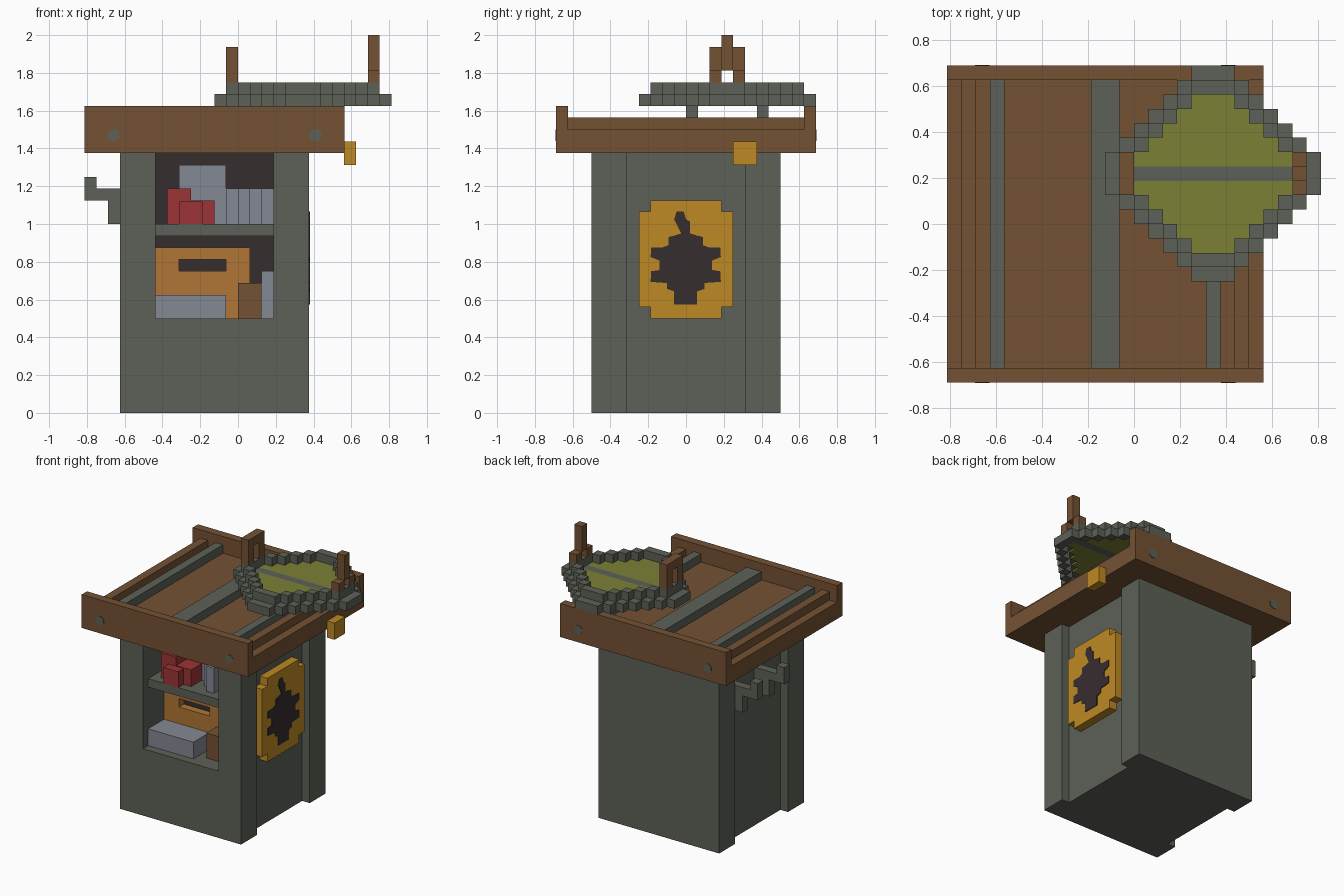
import bpy, bmesh, math
from mathutils import Matrix, Vector

U = 1 / 16  # one block

cube = bpy.data.objects.get("Cube")
if cube:
    bpy.data.objects.remove(cube, do_unlink=True)


def material(name, *rgb):
    lin = [((c / 255 + 0.055) / 1.055) ** 2.4 for c in rgb] + [1]
    m = bpy.data.materials.new(name)
    m.use_nodes = True
    m.diffuse_color = lin
    m.node_tree.nodes["Principled BSDF"].inputs["Base Color"].default_value = lin
    return m


STONE = material("grey green", 93, 97, 87)
WOOD = material("brown", 116, 82, 52)
DARK = material("dark interior", 54, 45, 47)
GOLD = material("gold", 190, 137, 35)
ORANGE = material("orange", 176, 118, 54)
STEEL = material("blue grey", 132, 136, 148)
RED = material("red", 156, 52, 54)
OLIVE = material("olive", 124, 128, 53)


def finish(name, bm, mat):
    bmesh.ops.recalc_face_normals(bm, faces=bm.faces)
    me = bpy.data.meshes.new(name)
    bm.to_mesh(me)
    bm.free()
    me.materials.append(mat)
    ob = bpy.data.objects.new(name, me)
    bpy.context.collection.objects.link(ob)
    return ob


def blocks(name, mat, *spans):
    """Each span is x0, x1, y0, y1, z0, z1 in block units."""
    bm = bmesh.new()
    for x0, x1, y0, y1, z0, z1 in spans:
        size = Matrix.Diagonal((x1 - x0, y1 - y0, z1 - z0, 1))
        mid = Matrix.Translation(Vector((x0 + x1, y0 + y1, z0 + z1)) / 2)
        bmesh.ops.create_cube(bm, size=1, matrix=Matrix.Scale(U, 4) @ mid @ size)
    return finish(name, bm, mat)


def prism(name, mat, points, offset):
    """Extrude a flat outline given in block units."""
    bm = bmesh.new()
    face = bm.faces.new([bm.verts.new(Vector(p) * U) for p in points])
    ext = bmesh.ops.extrude_face_region(bm, geom=[face])
    verts = [v for v in ext["geom"] if isinstance(v, bmesh.types.BMVert)]
    bmesh.ops.translate(bm, verts=verts, vec=Vector(offset) * U)
    return finish(name, bm, mat)


# Cabinet with recessed sides and a front opening
half = [(8, 8), (8, 5), (7, 5), (7, -5), (8, -5), (8, -8)]
outline = half + [(-x, y) for x, y in reversed(half)]
cabinet = prism("cabinet", STONE, [(x - 2, y, 0) for x, y in outline], (0, 0, 22))
cutter = blocks("opening_cutter", STONE, (-7, 3, -9, -3, 8, 23))
cutter.hide_render = True
cutter.hide_viewport = True
cutter.display_type = 'WIRE'
cut = cabinet.modifiers.new("opening", 'BOOLEAN')
cut.operation = 'DIFFERENCE'
cut.solver = 'EXACT'
cut.object = cutter

blocks("opening_back", DARK, (-7, 3, -3.1, -3, 8, 22))
blocks("shelf", STONE, (-7, 3, -7, -3, 15, 16))

# Lower shelf goods
blocks("orange_case", ORANGE,
       (-7, 1, -4, -3, 8, 12), (-7, 1, -4, -3, 13, 14),
       (-7, -5, -4, -3, 12, 13), (-1, 1, -4, -3, 12, 13))
blocks("steel_tray", STEEL, (-7, -1, -7, -4, 8, 10))
blocks("brown_carton", WOOD, (0, 2, -6, -4, 8, 11))
blocks("steel_bottle", STEEL, (2, 3, -5, -3, 8, 12))

# Upper shelf goods
blocks("red_boot", RED, (-6, -4, -6, -4, 16, 19), (-4, -2, -6, -4, 16, 18),
       (-5, -3, -7, -6, 16, 17.9))
blocks("steel_crate", STEEL, (-5, -1, -4, -3, 16, 21))
blocks("steel_books", STEEL,
       *[(x, x + 1, -6 + x % 2, -3, 16, 19) for x in range(-1, 3)])

# Roof tray: deck, front and back beams, end rails and slats
blocks("roof_deck", WOOD, (-13, 9, -10, 10, 22, 24))
blocks("roof_beams", WOOD, (-13, 9, -11, -10, 22, 26), (-13, 9, 10, 11, 22, 26))
blocks("roof_rails", WOOD, *[(x, x + 1, -10, 10, 24, 25) for x in (-12, 7)])
blocks("roof_slats", STONE,
       *[(a, b, -10, 10, 24, 25) for a, b in ((-10, -9), (-3, -1), (5, 6))])

# Bolts on both beams
for x in (-0.66, 0.41):
    for side, y in (("front", -11), ("back", 11)):
        bm = bmesh.new()
        place = Matrix.Translation((x, y * U, 1.47)) @ Matrix.Rotation(math.pi / 2, 4, 'X')
        bmesh.ops.create_cone(bm, cap_ends=True, segments=8, radius1=0.034,
                              radius2=0.034, depth=0.008,
                              matrix=place @ Matrix.Rotation(math.pi / 8, 4, 'Z'))
        finish(side + "_bolt", bm, STONE)


# Stepped dish on the roof
def diamond(dx, dy, r):
    dx, dy = abs(dx), abs(dy)
    return dx + dy <= r and max(dx, dy) <= r - 1


def dish_cells(test, z0, z1):
    reach = range(-7, 8)
    return [(dx + 5, dx + 6, dy + 3, dy + 4, z0, z1)
            for dx in reach for dy in reach if test(dx, dy)]


blocks("dish_outer_ring", STONE, *dish_cells(
    lambda x, y: diamond(x, y, 8) and not diamond(x, y, 7), 26, 27))
blocks("dish_upper_ring", STONE, *dish_cells(
    lambda x, y: diamond(x, y, 7) and not diamond(x, y, 6), 27, 28))
blocks("dish_floor", OLIVE, *dish_cells(
    lambda x, y: diamond(x, y, 6) and y != 0, 26.8, 27))
blocks("dish_strip", STONE, (0, 11, 3, 4, 26.8, 27))
blocks("dish_legs", STONE, *[(5, 6, y, y + 1, 25, 27) for y in (0, 6)])

# Wooden handles on the dish
blocks("left_handle", WOOD, (-1, 0, 2, 3, 28, 31), (-1, 0, 4, 5, 28, 31),
       (-1, 0, 3, 4, 30, 31))
blocks("right_handle", WOOD, (11, 12, 2, 3, 28, 29), (11, 12, 4, 5, 28, 29),
       (11, 12, 3, 4, 29, 32))

# Lamp under the roof edge
blocks("lamp", GOLD, (9, 10, 4, 6, 21, 23))

# Side sign with notched corners and a tree cutout shape
blocks("sign", GOLD, (5, 6, -3, 3, 8, 18), (5, 6, -4, -3, 8.95, 17.05),
       (5, 6, 3, 4, 8.95, 17.05))
right = [(-0.2, 17.05), (0, 16.4), (0.35, 16.2), (0.35, 15.2), (1.0, 15),
         (1.45, 14.9), (1.45, 14.2), (2, 14), (2.9, 14), (2.95, 13.2),
         (2.2, 12.9), (2.2, 12.1), (2.9, 12), (2.95, 11.1), (1.55, 11),
         (1.55, 10.5), (0.95, 10.3), (0.95, 9.2)]
left = [(-y, z) for y, z in reversed(right[3:])]
tree = right + [(y - 0.05, z) for y, z in left] + [(-1, 16.4), (-0.8, 17.05)]
prism("sign_tree", DARK, [(6, y, z) for y, z in tree], (0.08, 0, 0))

# Hooks on the other side
for i, y in enumerate((4, -1)):
    blocks(f"wall_hook_{i + 1}", STONE, (-11, -9, y, y + 1, 16, 19),
           (-13, -11, y, y + 1, 18, 19), (-13, -12, y, y + 1, 19, 20))
